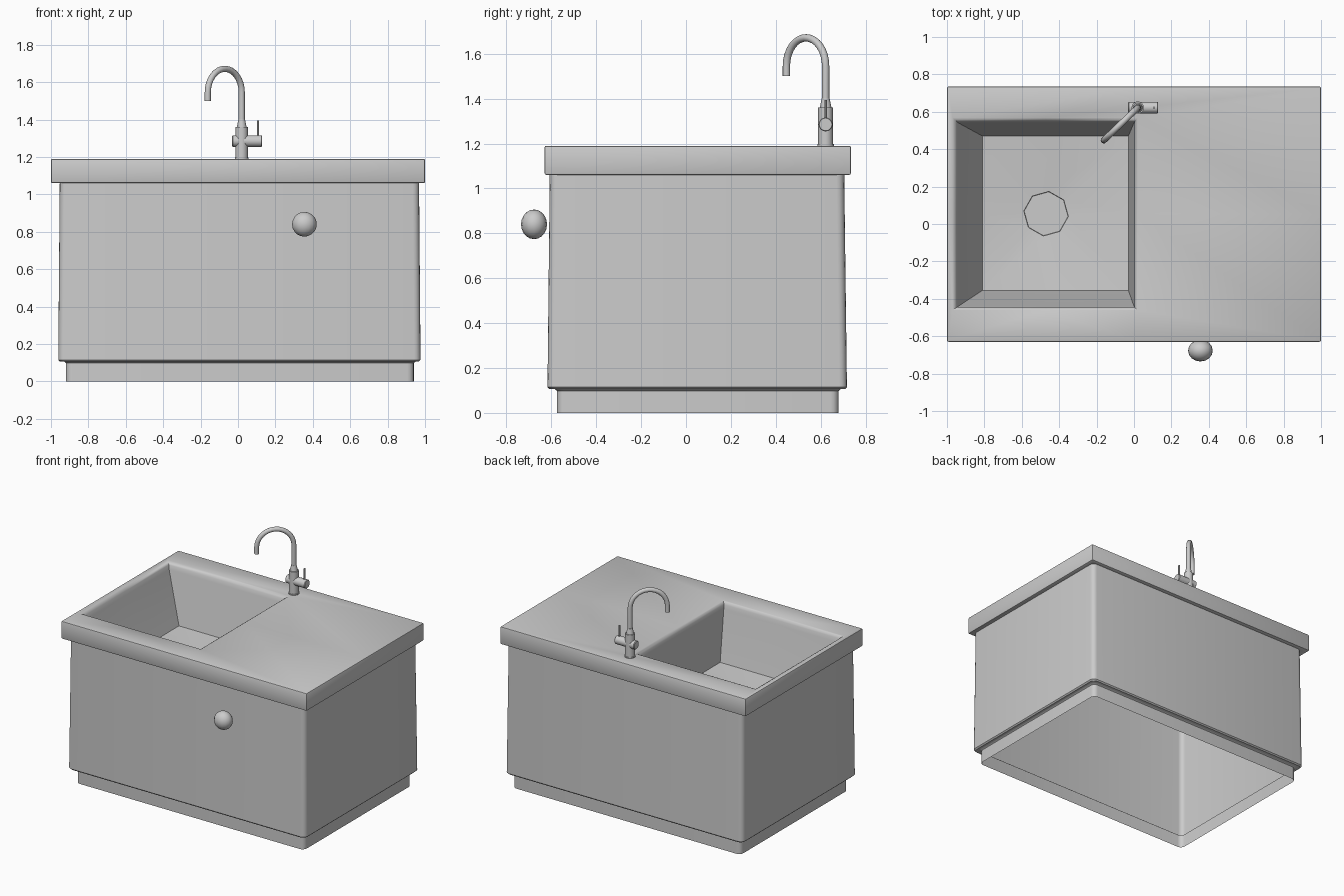
import bpy, bmesh
from math import sin, cos, pi, radians
from mathutils import Vector

if "Cube" in bpy.data.objects:
    bpy.data.objects.remove(bpy.data.objects["Cube"])


def finish(name, bm, angle=35):
    me = bpy.data.meshes.new(name)
    bm.to_mesh(me)
    bm.free()
    ob = bpy.data.objects.new(name, me)
    bpy.context.collection.objects.link(ob)
    bpy.ops.object.select_all(action='DESELECT')
    ob.select_set(True)
    bpy.context.view_layer.objects.active = ob
    bpy.ops.object.shade_smooth_by_angle(angle=radians(angle))
    return ob


def loft(rings, cap_start=False, cap_end=False):
    bm = bmesh.new()
    vs = [[bm.verts.new(p) for p in r] for r in rings]
    n = len(vs[0])
    for a, b in zip(vs, vs[1:]):
        for i in range(n):
            j = (i + 1) % n
            bm.faces.new((a[i], a[j], b[j], b[i]))
    if cap_start:
        bm.faces.new(vs[0][::-1])
    if cap_end:
        bm.faces.new(vs[-1])
    bm.normal_update()
    return bm


def rect8(x0, x1, y0, y1, z):
    xm, ym = (x0 + x1) / 2, (y0 + y1) / 2
    return [(x0, y0, z), (xm, y0, z), (x1, y0, z), (x1, ym, z),
            (x1, y1, z), (xm, y1, z), (x0, y1, z), (x0, ym, z)]


def rounded_rect(x0, x1, y0, y1, z, r=0.035, seg=4):
    pts = []
    corners = [(x0 + r, y0 + r, pi), (x1 - r, y0 + r, 1.5 * pi),
               (x1 - r, y1 - r, 0), (x0 + r, y1 - r, 0.5 * pi)]
    for cx, cy, a0 in corners:
        for k in range(seg + 1):
            a = a0 + k * pi / 2 / seg
            pts.append((cx + r * cos(a), cy + r * sin(a), z))
    return pts


def circle(c, u, v, r, n=20, start=0.0):
    return [c + r * (cos(start + 2 * pi * i / n) * u + sin(start + 2 * pi * i / n) * v)
            for i in range(n)]


X, Y, Z = Vector((1, 0, 0)), Vector((0, 1, 0)), Vector((0, 0, 1))


def turned(name, origin, axis, profile, n=20):
    # profile of (distance along axis, radius)
    u, v = {'x': (Y, Z), 'z': (X, Y)}[axis]
    w = u.cross(v)
    return finish(name, loft([circle(origin + w * h, u, v, r, n) for h, r in profile], True, True))


# Cabinet shell with recessed plinth, open underneath
finish("cabinet", loft([
    rounded_rect(-0.92, 0.94, -0.575, 0.68, 0.0),
    rounded_rect(-0.92, 0.94, -0.575, 0.68, 0.098),
    rounded_rect(-0.93, 0.95, -0.585, 0.69, 0.106),
    rounded_rect(-0.952, 0.967, -0.609, 0.709, 0.106),
    rounded_rect(-0.961, 0.976, -0.617, 0.717, 0.115),
    rounded_rect(-0.953, 0.968, -0.607, 0.705, 1.06)]))

# Counter with sunken basin and drain
drain = Vector((-0.47, 0.055, 0.755))
turn = radians(-142)
bm = loft([
    rect8(-0.94, 0.955, -0.595, 0.693, 1.06),
    rect8(-1, 1, -0.63, 0.735, 1.06),
    rect8(-1, 1, -0.63, 0.735, 1.19),
    rect8(-0.97, 0.02, -0.46, 0.568, 1.19),
    rect8(-0.957, 0.01, -0.452, 0.556, 1.184),
    rect8(-0.947, 0.003, -0.445, 0.547, 1.168),
    rect8(-0.94, 0.0, -0.44, 0.541, 1.14),
    rect8(-0.81, -0.03, -0.355, 0.47, 0.785),
    circle(drain, X, Y, 0.12, 8, turn),
    circle(drain - 0.012 * Z, X, Y, 0.118, 8, turn)], cap_end=True)


def outer(v):
    return abs(v.co.x) > 0.999 or v.co.y < -0.629 or v.co.y > 0.734


rim = [e for e in bm.edges if all(outer(v) for v in e.verts)
       and len(e.link_faces) == 2 and e.calc_face_angle() > 0.5]
bmesh.ops.bevel(bm, geom=rim, offset=0.008, segments=2, profile=0.5, affect='EDGES')
finish("counter_with_basin", bm, 40)

# Cabinet knob
bm = bmesh.new()
bmesh.ops.create_uvsphere(bm, u_segments=16, v_segments=10, radius=1)
for v in bm.verts:
    v.co = (0.355 + v.co.x * 0.066, -0.677 + v.co.y * 0.058, 0.84 + v.co.z * 0.066)
finish("knob", bm, 60)

# Tap body, mixer barrel and lever
base = Vector((0.02, 0.622, 0))
turned("tap_body", base, 'z', [(1.185, 0.037), (1.197, 0.037), (1.197, 0.033), (1.36, 0.033),
                               (1.36, 0.026), (1.40, 0.018)])
turned("tap_barrel", base + 1.285 * Z, 'x', [(-0.052, 0.026), (-0.048, 0.031),
                                             (0.105, 0.031), (0.109, 0.028)])
turned("tap_lever", base + 0.087 * X, 'z', [(1.30, 0.006), (1.395, 0.006)], 10)

# Gooseneck spout swept along a straight rise and a half circle
d = Vector((-0.185, -0.178, 0)).normalized()
side = Z.cross(d)
R, zc = 0.126, 1.545
path = [(base + 1.37 * Z, Z), (base + 1.46 * Z, Z)]
for k in range(17):
    a = pi - pi * k / 16
    path.append((base + d * (R + R * cos(a)) + Z * (zc + R * sin(a)), d * sin(a) - Z * cos(a)))
path.append((base + d * 2 * R + 1.5 * Z, -Z))
finish("tap_spout", loft([circle(p, side, t.cross(side), 0.0165, 14) for p, t in path], True, True))
